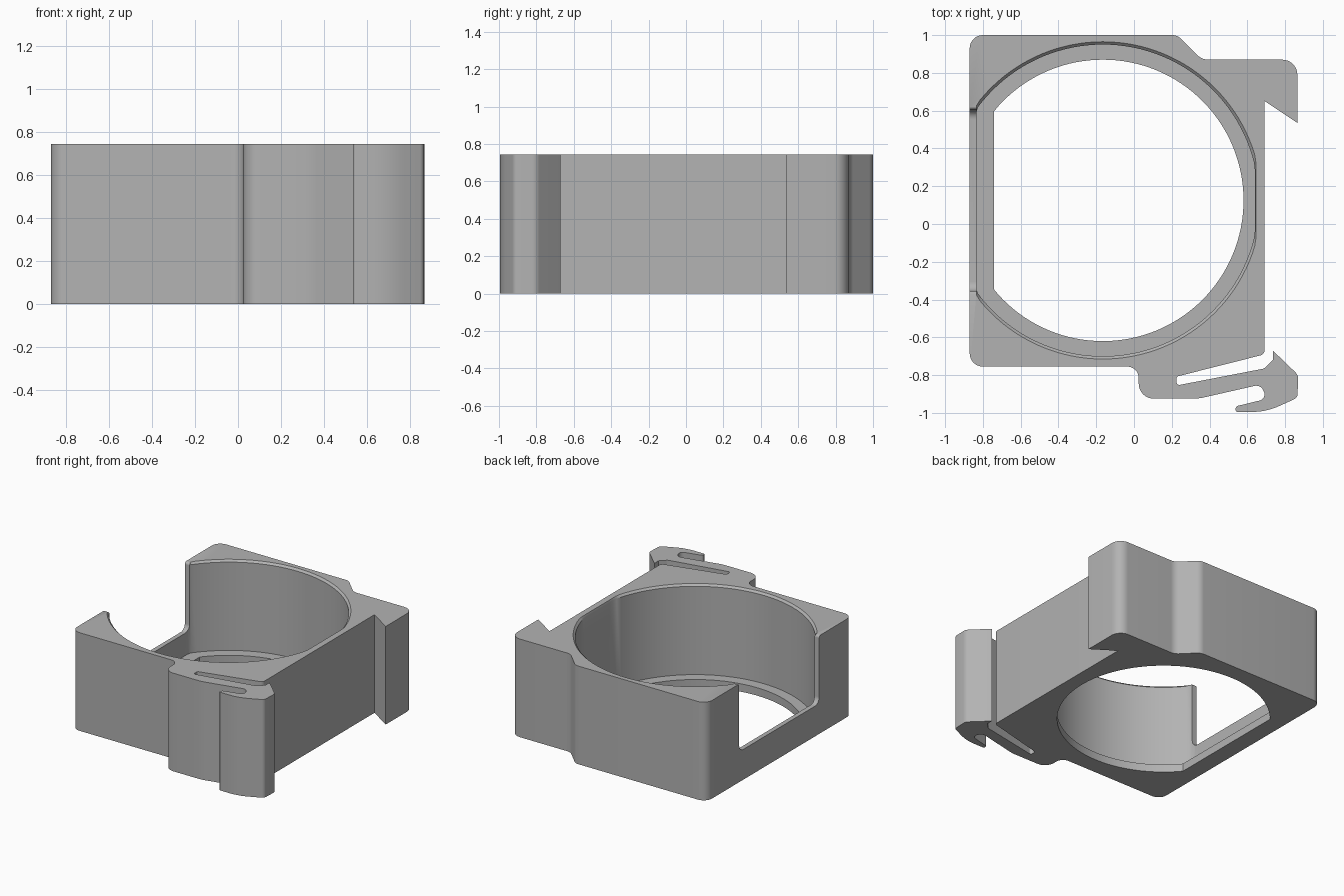
import bpy, bmesh, math
from mathutils import Vector

if "Cube" in bpy.data.objects:
    bpy.data.objects.remove(bpy.data.objects["Cube"])

HEIGHT = 0.745
FLOOR = 0.06
SILL = 0.23
CENTRE = (-0.165, 0.125)

grey = bpy.data.materials.new("plain grey")
grey.use_nodes = True
colour = (0.45, 0.45, 0.45, 1)
grey.diffuse_color = colour
grey.node_tree.nodes["Principled BSDF"].inputs["Base Color"].default_value = colour


def rounded(corners, steps=8):
    """Turn (a, b, radius) corners into an outline with filleted corners."""
    out = []
    for i, (a, b, r) in enumerate(corners):
        p = Vector((a, b))
        if r == 0:
            out.append(p)
            continue
        u = Vector(corners[i - 1][:2]) - p
        v = Vector(corners[(i + 1) % len(corners)][:2]) - p
        half = u.angle(v) / 2
        reach = min(r / math.tan(half), u.length * 0.49, v.length * 0.49)
        r = reach * math.tan(half)
        u.normalize()
        v.normalize()
        mid = p + (u + v).normalized() * (r / math.sin(half))
        start, end = p + u * reach - mid, p + v * reach - mid
        turn = start.angle_signed(end)
        for k in range(steps + 1):
            t = -turn * k / steps
            c, s = math.cos(t), math.sin(t)
            out.append(mid + Vector((start.x * c - start.y * s,
                                     start.x * s + start.y * c)))
    return out


def clipped_circle(radius, low, high, count=128):
    """Circle with straight flats where it passes the x limits."""
    ring = []
    for i in range(count):
        t = math.tau * i / count
        x = CENTRE[0] + radius * math.cos(t)
        ring.append((min(max(x, low), high), CENTRE[1] + radius * math.sin(t)))
    return ring


def loft(name, levels, along_x=False):
    """Solid through matching outlines at successive levels."""
    bm = bmesh.new()
    rings = []
    for level, outline in levels:
        rings.append([bm.verts.new((level, a, b) if along_x else (a, b, level))
                      for a, b in outline])
    bm.faces.new(rings[0])
    bm.faces.new(rings[-1])
    for lower, upper in zip(rings, rings[1:]):
        for i in range(len(lower)):
            bm.faces.new((lower[i - 1], lower[i], upper[i], upper[i - 1]))
    bmesh.ops.recalc_face_normals(bm, faces=bm.faces)
    mesh = bpy.data.meshes.new(name)
    bm.to_mesh(mesh)
    bm.free()
    mesh.materials.append(grey)
    obj = bpy.data.objects.new(name, mesh)
    bpy.context.collection.objects.link(obj)
    return obj


# Housing outline with the spring latch in front and the catch behind
latch = [
    (0.025, -0.755, 0.06), (0.025, -0.925, 0.08), (0.34, -0.925, 0.3),
    (0.67, -0.85, 0.04), (0.705, -0.925, 0.05), (0.54, -0.965, 0.02),
    (0.535, -0.995, 0.02), (0.7, -0.995, 0.35), (0.865, -0.92, 0.03),
    (0.87, -0.8, 0.05), (0.735, -0.67, 0), (0.735, -0.72, 0),
    (0.69, -0.765, 0.03), (0.225, -0.855, 0.015), (0.225, -0.808, 0.015),
    (0.692, -0.69, 0.03),
]
catch = [
    (0.692, 0.65, 0), (0.865, 0.535, 0), (0.865, 0.87, 0.08),
    (0.36, 0.87, 0.08), (0.23, 1, 0.07),
]
outline = rounded([(-0.87, -0.755, 0.07)] + latch + catch + [(-0.87, 1, 0.07)])
housing = loft("housing", [(0, outline), (HEIGHT, outline)])

# Round pocket with a softened rim
pocket = clipped_circle(0.825, -0.835, 0.64)
rim = clipped_circle(0.84, -0.835, 0.645)
pocket_cutter = loft("pocket_cutter", [(FLOOR, pocket), (HEIGHT - 0.015, pocket),
                                       (HEIGHT, rim), (HEIGHT + 0.1, rim)])

# Through hole in the floor, flat on one side
hole = clipped_circle(0.745, -0.74, 1)
hole_cutter = loft("hole_cutter", [(-0.1, hole), (FLOOR + 0.05, hole)])

# Open window in the side wall
top = HEIGHT + 0.001
window = rounded([(-0.355, SILL, 0.05), (0.605, SILL, 0.05), (0.605, top, 0.02),
                  (0.65, top, 0), (0.65, 0.85, 0), (-0.4, 0.85, 0),
                  (-0.4, top, 0), (-0.355, top, 0.02)])
window_cutter = loft("window_cutter", [(-0.95, window), (-0.82, window)], True)

for cutter in (pocket_cutter, hole_cutter, window_cutter):
    cut = housing.modifiers.new(cutter.name, "BOOLEAN")
    cut.operation = "DIFFERENCE"
    cut.solver = "EXACT"
    cut.object = cutter

# Apply the cuts, then remove the cutters
bpy.context.view_layer.objects.active = housing
housing.select_set(True)
for cut in list(housing.modifiers):
    bpy.ops.object.modifier_apply(modifier=cut.name)
for cutter in (pocket_cutter, hole_cutter, window_cutter):
    bpy.data.objects.remove(cutter)
bpy.ops.object.shade_smooth_by_angle(angle=math.radians(30))
